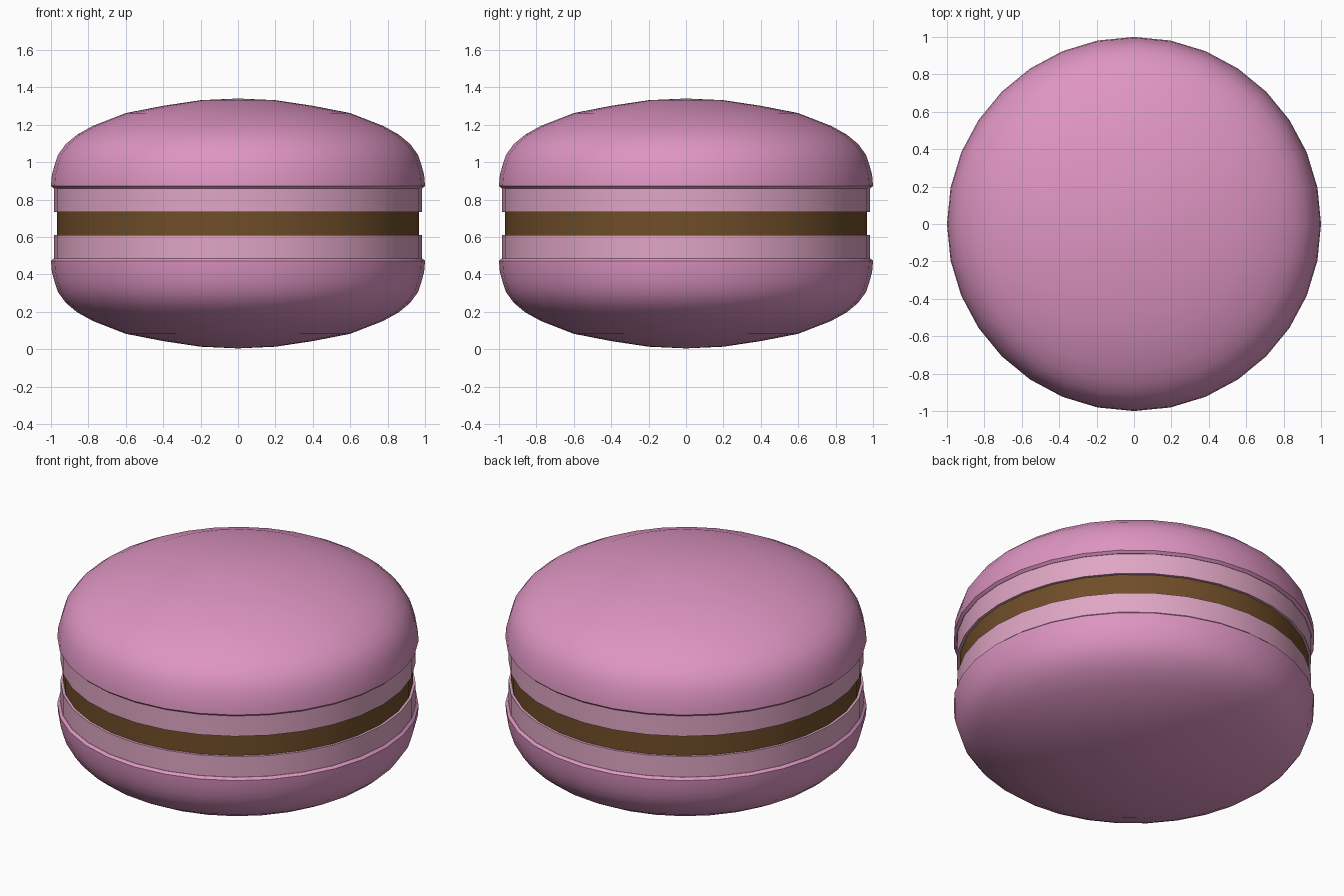
import bpy, bmesh
from math import cos, sin, radians, tau

if "Cube" in bpy.data.objects:
    bpy.data.objects.remove(bpy.data.objects["Cube"])

SIDES = 32
MID = 0.6725


def material(name, rgb):
    m = bpy.data.materials.new(name)
    m.diffuse_color = (*rgb, 1)
    m.use_nodes = True
    m.node_tree.nodes["Principled BSDF"].inputs["Base Color"].default_value = m.diffuse_color
    return m


def lathe(name, profile, mat, flip=False):
    """Revolve (radius, height above the middle) points into a closed solid."""
    s = -1 if flip else 1
    bm = bmesh.new()
    rings = []
    for r, h in profile:
        z = MID + s * h
        if r == 0:
            rings.append([bm.verts.new((0, 0, z))] * SIDES)
        else:
            rings.append([bm.verts.new((r * cos(tau * i / SIDES), r * sin(tau * i / SIDES), z))
                          for i in range(SIDES)])
    for a, b in zip(rings, rings[1:]):
        for i in range(SIDES):
            j = (i + 1) % SIDES
            bm.faces.new(list(dict.fromkeys((a[i], a[j], b[j], b[i]))))
    bmesh.ops.recalc_face_normals(bm, faces=bm.faces)
    mesh = bpy.data.meshes.new(name)
    bm.to_mesh(mesh)
    bm.free()
    mesh.materials.append(mat)
    ob = bpy.data.objects.new(name, mesh)
    bpy.context.collection.objects.link(ob)
    bpy.ops.object.select_all(action='DESELECT')
    ob.select_set(True)
    bpy.context.view_layer.objects.active = ob
    bpy.ops.object.shade_smooth_by_angle(angle=radians(35))
    return ob


pink = material("shell_pink", (0.73, 0.30, 0.54))
pale = material("foot_pink", (0.74, 0.38, 0.55))
brown = material("filling_brown", (0.16, 0.075, 0.022))

# Cross-sections, measured up from the middle of the filling
shell = [(0, 0.187), (0.985, 0.187), (1.0, 0.2), (0.995, 0.26), (0.98, 0.315),
         (0.963, 0.366), (0.92, 0.425), (0.86, 0.475), (0.775, 0.522),
         (0.6, 0.59), (0.4, 0.629), (0.2, 0.659), (0, 0.668)]
foot = [(0, 0.062), (0.983, 0.062), (0.983, 0.187), (0, 0.187)]
filling = [(0, -0.062), (0.968, -0.062), (0.968, 0.062), (0, 0.062)]

# Two matching biscuits with ruffled feet, filling between
for side, flip in (("top", False), ("bottom", True)):
    lathe(side + "_shell", shell, pink, flip)
    lathe(side + "_foot", foot, pale, flip)
lathe("filling", filling, brown)
